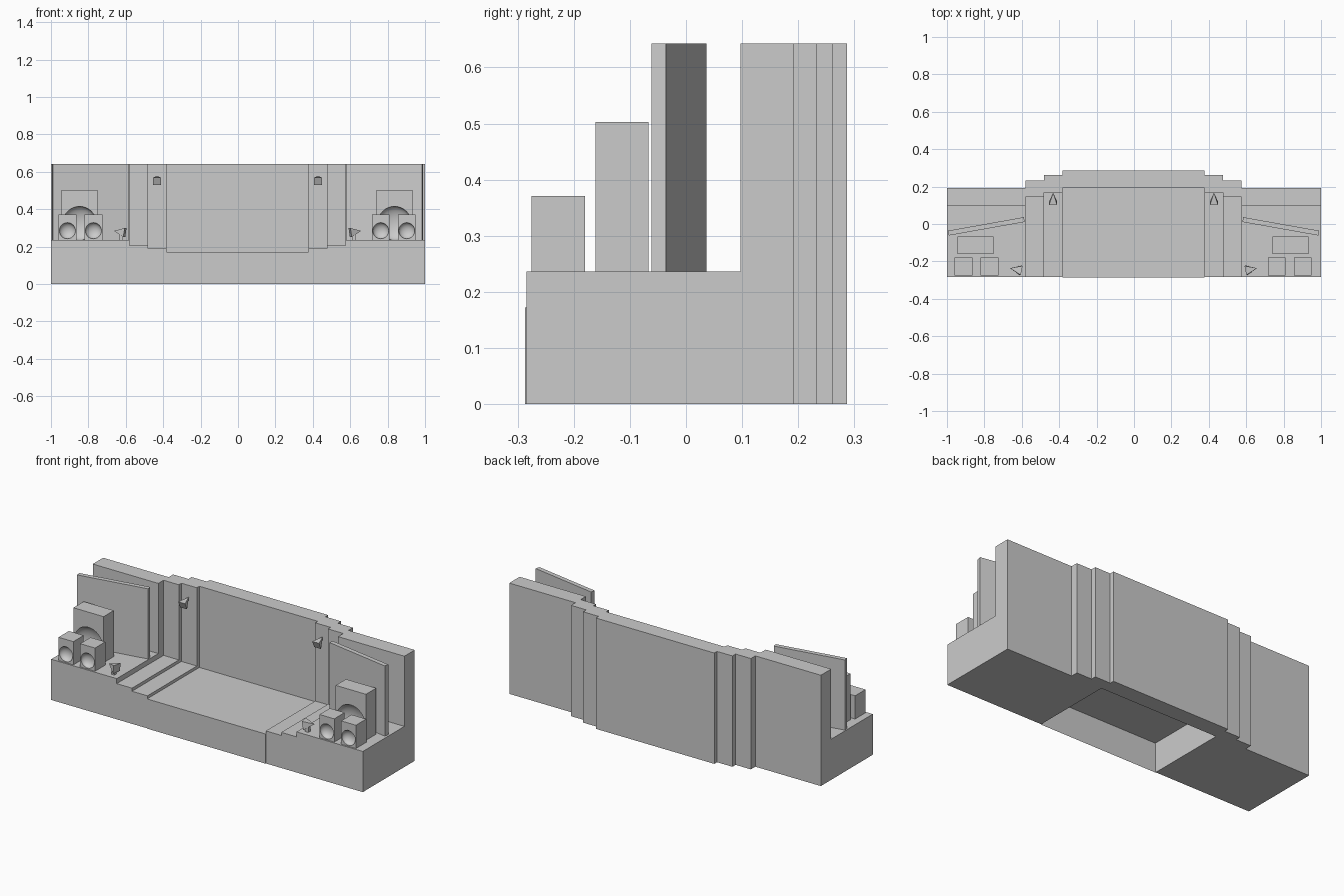
import bpy, bmesh, math
from mathutils import Vector, Matrix

if "Cube" in bpy.data.objects:
    bpy.data.objects.remove(bpy.data.objects["Cube"])

OFF = -0.0025  # stage axis sits a hair left of centre


def finish(name, bm):
    bmesh.ops.recalc_face_normals(bm, faces=bm.faces)
    mesh = bpy.data.meshes.new(name)
    bm.to_mesh(mesh)
    bm.free()
    ob = bpy.data.objects.new(name, mesh)
    bpy.context.collection.objects.link(ob)
    return ob


def box(name, lo, hi, open_bottom=False, turn=0):
    lo, hi = Vector(lo), Vector(hi)
    bm = bmesh.new()
    bmesh.ops.create_cube(bm, size=1)
    if open_bottom:
        bm.normal_update()
        low = [f for f in bm.faces if f.normal.z < -0.5]
        bmesh.ops.delete(bm, geom=low, context='FACES')
    bmesh.ops.scale(bm, vec=hi - lo, verts=bm.verts)
    bmesh.ops.rotate(bm, matrix=Matrix.Rotation(turn, 3, 'Z'), verts=bm.verts)
    bmesh.ops.translate(bm, vec=(lo + hi) / 2, verts=bm.verts)
    return finish(name, bm)


def l_section(name, xa, xb, wall_front, wall_back, floor):
    """Floor slab and back wall as one extruded L profile."""
    prof = [(-0.284, 0), (wall_back, 0), (wall_back, 0.643), (wall_front, 0.643),
            (wall_front, floor), (-0.284, floor)]
    bm = bmesh.new()
    face = bm.faces.new([bm.verts.new((xa, y, z)) for y, z in prof])
    ext = bmesh.ops.extrude_face_region(bm, geom=[face])
    moved = [v for v in ext['geom'] if isinstance(v, bmesh.types.BMVert)]
    bmesh.ops.translate(bm, vec=(xb - xa, 0, 0), verts=moved)
    return finish(name, bm)


def lamp(name, base, apex, side):
    """Square pyramid with its open end centred at base."""
    base, apex = Vector(base), Vector(apex)
    d = apex - base
    bm = bmesh.new()
    bmesh.ops.create_cone(bm, cap_ends=True, segments=4, radius1=side / math.sqrt(2),
                          radius2=0, depth=d.length)
    bmesh.ops.remove_doubles(bm, verts=bm.verts, dist=1e-5)
    bm.normal_update()
    # square the base to the axes if a corner lies on an axis
    if any(abs(v.co.x) < 1e-4 and abs(v.co.y) > 1e-3 for v in bm.verts):
        bmesh.ops.rotate(bm, matrix=Matrix.Rotation(math.pi / 4, 3, 'Z'), verts=bm.verts)
    rot = d.to_track_quat('Z', 'Y').to_matrix()
    bmesh.ops.rotate(bm, matrix=rot, verts=bm.verts)
    bmesh.ops.translate(bm, vec=(base + apex) / 2, verts=bm.verts)
    return finish(name, bm)


def speaker(name, xc, w, y0, y1, top, cone_z, r, depth):
    """Cabinet with a dished speaker cone cut in the front."""
    cab = box(name, (xc - w / 2, y0, 0.235), (xc + w / 2, y1, top))
    bm = bmesh.new()
    bmesh.ops.create_uvsphere(bm, u_segments=32, v_segments=16, radius=1)
    bmesh.ops.scale(bm, vec=(r, depth, r), verts=bm.verts)
    bmesh.ops.translate(bm, vec=(xc, y0, cone_z), verts=bm.verts)
    cutter = finish(name + "_cutter", bm)
    cutter.hide_render = True
    mod = cab.modifiers.new("dish", 'BOOLEAN')
    mod.operation, mod.object, mod.solver = 'DIFFERENCE', cutter, 'EXACT'
    bpy.ops.object.select_all(action='DESELECT')
    bpy.context.view_layer.objects.active = cab
    cab.select_set(True)
    bpy.ops.object.modifier_apply(modifier="dish")
    bpy.data.objects.remove(cutter)
    bpy.ops.object.shade_smooth_by_angle(angle=math.radians(30))


# centre stage: hollow floor and back wall
box("centre_floor", (-0.38 + OFF, -0.287, 0), (0.38 + OFF, 0.192, 0.172), open_bottom=True)
box("centre_wall", (-0.38 + OFF, 0.192, 0), (0.38 + OFF, 0.287, 0.643))

for s, side in ((-1, "left"), (1, "right")):
    def X(v, off=OFF):
        return s * v + off

    # stepped stage sections
    l_section("inner_step_" + side, X(0.38), X(0.479), 0.169, 0.262, 0.189)
    l_section("outer_step_" + side, X(0.479), X(0.577), 0.145, 0.233, 0.207)
    l_section("wing_" + side, X(0.577), s * 1.0, 0.097, 0.192, 0.236)

    # angled screen
    xc = X(0.787)
    box("screen_" + side, (xc - 0.206, -0.0255, 0.235), (xc + 0.206, 0.0005, 0.643),
        turn=-s * math.radians(10.1))

    # speakers
    speaker("large_speaker_" + side, X(0.842, -0.005), 0.194, -0.161, -0.067, 0.503,
            0.325, 0.09, 0.045)
    for i, sx in enumerate((0.768, 0.907)):
        speaker(f"small_speaker_{side}_{i}", X(sx, -0.005), 0.095, -0.275, -0.18, 0.371,
                0.285, 0.043, 0.03)

    # wall lamp
    lamp("wall_lamp_" + side, (X(0.43), 0.11, 0.549), (X(0.43), 0.167, 0.576), 0.044)

    # floor lamp on a short stand
    lamp("floor_lamp_" + side, (X(0.602), -0.248, 0.275), (X(0.66), -0.236, 0.284), 0.05)
    box("lamp_stand_" + side, (X(0.622) - 0.01, -0.255, 0.236), (X(0.622) + 0.01, -0.235, 0.272))
